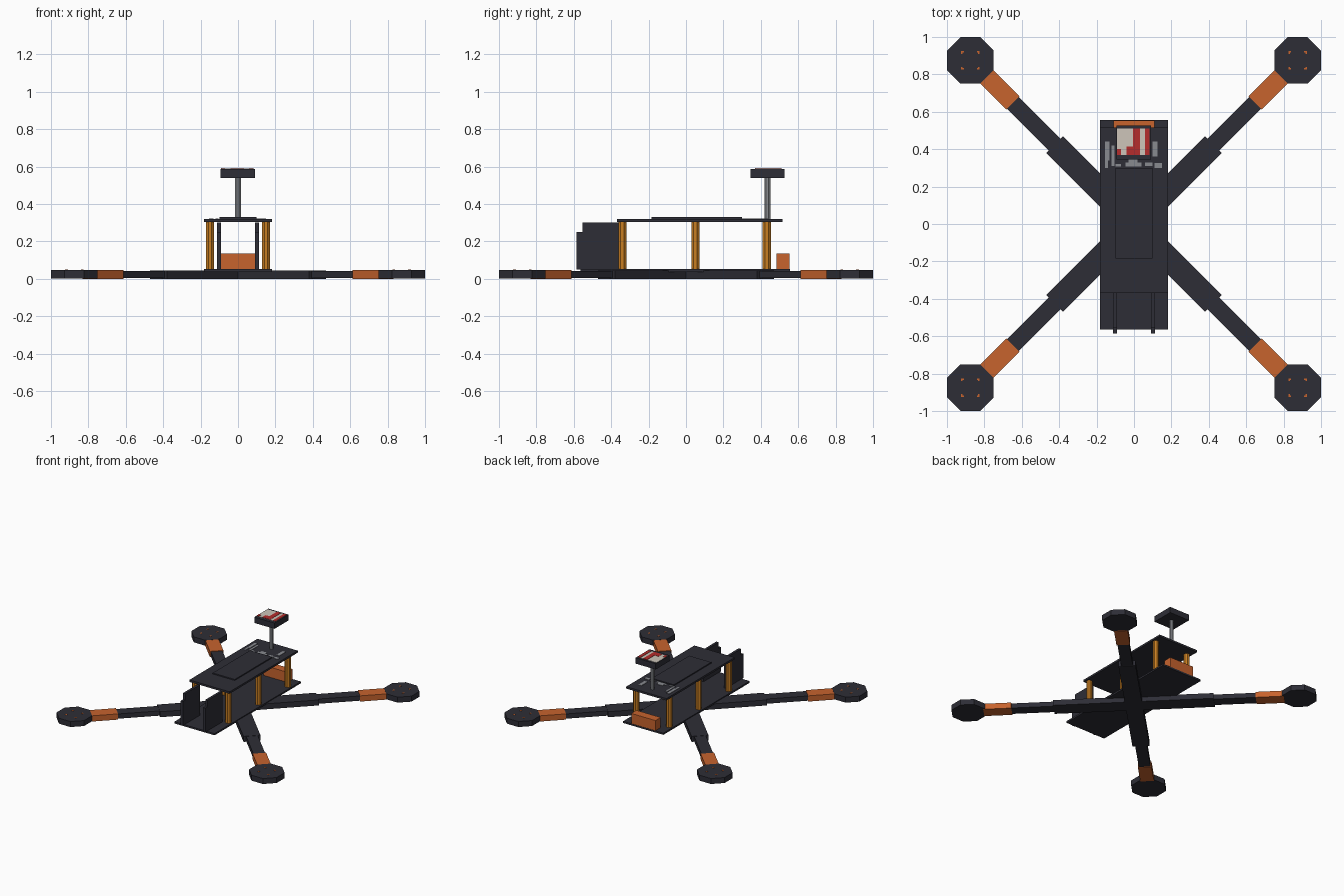
import bpy, math
from mathutils import Matrix

if "Cube" in bpy.data.objects:
    bpy.data.objects.remove(bpy.data.objects["Cube"])


def material(name, r, g, b):
    m = bpy.data.materials.new(name)
    m.use_nodes = True
    m.diffuse_color = (r, g, b, 1)
    m.node_tree.nodes["Principled BSDF"].inputs["Base Color"].default_value = (r, g, b, 1)
    return m


CARBON = material("dark carbon", 0.027, 0.027, 0.037)
ORANGE = material("orange", 0.57, 0.125, 0.027)
AMBER = material("amber metal", 0.58, 0.21, 0.016)
GREY = material("grey", 0.25, 0.26, 0.28)
CREAM = material("cream", 0.61, 0.56, 0.49)
RED = material("red", 0.46, 0.025, 0.025)


def solid(name, outline, z0, z1, mat, matrix=None):
    """Extrude a flat outline from z0 to z1."""
    n = len(outline)
    verts = [(x, y, z) for z in (z0, z1) for x, y in outline]
    faces = [list(range(n))[::-1], list(range(n, 2 * n))]
    faces += [(i, (i + 1) % n, n + (i + 1) % n, n + i) for i in range(n)]
    mesh = bpy.data.meshes.new(name)
    mesh.from_pydata(verts, [], faces)
    if matrix:
        mesh.transform(matrix)
    mesh.materials.append(mat)
    obj = bpy.data.objects.new(name, mesh)
    bpy.context.collection.objects.link(obj)
    return obj


def box(name, x0, x1, y0, y1, z0, z1, mat, matrix=None):
    return solid(name, [(x0, y0), (x1, y0), (x1, y1), (x0, y1)], z0, z1, mat, matrix)


def prism(name, x, y, r, z0, z1, mat, sides=8):
    step = 2 * math.pi / sides
    ring = [(x + r * math.cos((i + 0.5) * step), y + r * math.sin((i + 0.5) * step))
            for i in range(sides)]
    return solid(name, ring, z0, z1, mat)


# Four diagonal arms with sleeves and motor mounts
for sx, sy, tag in ((1, 1, "back_left"), (-1, 1, "back_right"),
                    (-1, -1, "front_right"), (1, -1, "front_left")):
    turn = Matrix.Rotation(math.atan2(sy, sx), 4, "Z")
    box("arm_root_" + tag, 0, 0.6, -0.064, 0.064, 0, 0.045, CARBON, turn)
    box("arm_" + tag, 0.55, 1.2, -0.044, 0.044, 0.004, 0.043, CARBON, turn)
    box("arm_sleeve_" + tag, 0.915, 1.125, -0.051, 0.051, 0, 0.047, ORANGE, turn)
    cx, cy = sx * 0.875, sy * 0.875
    prism("motor_mount_" + tag, cx, cy, 0.125 / math.cos(math.pi / 8), 0.003, 0.048, CARBON)
    # Small corner marks on the mount
    for mx in (-1, 1):
        for my in (-1, 1):
            corner = Matrix.Translation((cx, cy, 0)) @ Matrix.Diagonal((mx, my, 1, 1))
            shape = [(0.035, 0.042), (0.042, 0.042), (0.042, 0.035),
                     (0.05, 0.035), (0.05, 0.05), (0.035, 0.05)]
            if mx * my < 0:
                shape.reverse()
            mark = solid("mount_mark_" + tag, shape, 0.046, 0.05, ORANGE, corner)
            if mx * my < 0:
                mark.data.flip_normals()
                mark.data.update()

# Body plates
box("bottom_plate", -0.183, 0.183, -0.565, 0.555, 0.038, 0.052, CARBON)
box("top_plate", -0.183, 0.183, -0.37, 0.515, 0.305, 0.321, CARBON)
box("top_pad", -0.1, 0.1, -0.185, 0.3, 0.32, 0.33, CARBON)

# Standoffs and the two stepped front side plates
profile = [(-0.585, 0.05), (-0.36, 0.05), (-0.36, 0.302),
           (-0.553, 0.302), (-0.553, 0.25), (-0.585, 0.25)]
upright = Matrix(((0, 0, 1, 0), (1, 0, 0, 0), (0, 1, 0, 0), (0, 0, 0, 1)))
for side, tag in ((1, "left"), (-1, "right")):
    for y in (-0.34, 0.05, 0.432):
        prism("standoff_" + tag, side * 0.15, y, 0.0235, 0.05, 0.307, AMBER)
    solid("camera_side_plate_" + tag, profile, side * 0.102 - 0.01, side * 0.102 + 0.01,
          CARBON, upright)

# Rear block
box("rear_block", -0.11, 0.11, 0.485, 0.553, 0.05, 0.135, ORANGE)

# Mast and its square module
prism("mast", 0, 0.435, 0.017, 0.315, 0.545, GREY)
box("mast_module", -0.093, 0.09, 0.345, 0.527, 0.54, 0.588, CARBON)
box("module_label", -0.09, 0.083, 0.37, 0.511, 0.586, 0.59, CREAM)
for x0, x1, y0, y1 in ((-0.005, 0.032, 0.37, 0.511), (-0.04, -0.005, 0.37, 0.415),
                       (0.058, 0.083, 0.37, 0.511), (-0.09, -0.07, 0.37, 0.4)):
    box("label_patch", x0, x1, y0, y1, 0.588, 0.592, RED)

# Painted grey marks on the back of the top plate
for x0, x1, y0, y1 in ((-0.155, -0.132, 0.34, 0.44), (-0.155, -0.14, 0.3, 0.34),
                       (-0.12, -0.105, 0.31, 0.42), (0.098, 0.125, 0.36, 0.44),
                       (0.11, 0.15, 0.3, 0.325), (0.06, 0.1, 0.31, 0.33),
                       (-0.045, 0.04, 0.308, 0.328), (-0.03, 0.02, 0.328, 0.35),
                       (-0.1, -0.07, 0.308, 0.322)):
    box("plate_mark", x0, x1, y0, y1, 0.32, 0.324, GREY)
